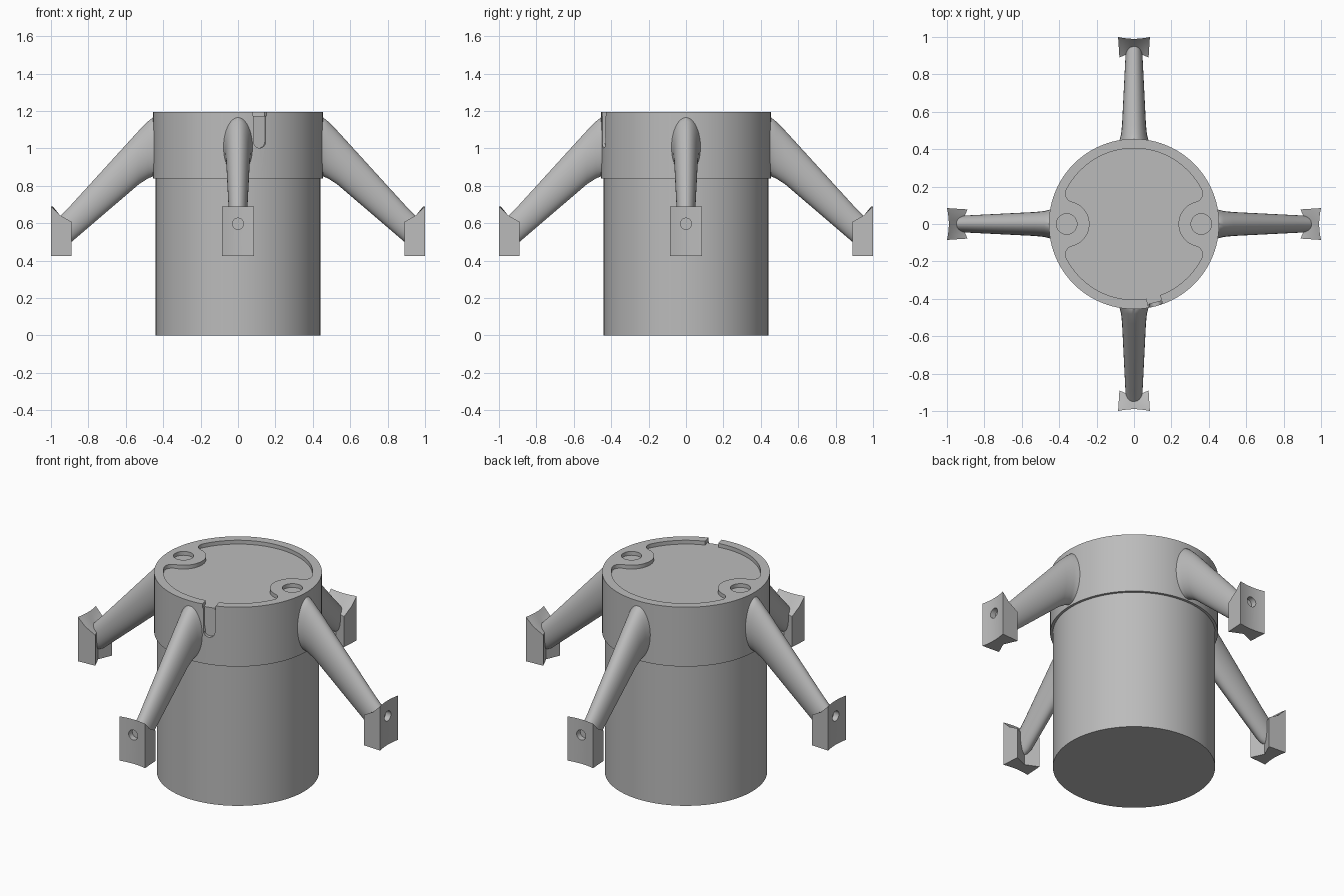
import bpy, bmesh, math
from mathutils import Vector, Matrix

cube = bpy.data.objects.get("Cube")
if cube:
    bpy.data.objects.remove(cube, do_unlink=True)

grey = bpy.data.materials.new("plain grey")
grey.use_nodes = True
COLOUR = (0.5, 0.5, 0.5, 1)
grey.diffuse_color = COLOUR
grey.node_tree.nodes["Principled BSDF"].inputs["Base Color"].default_value = COLOUR

TOP, FLOOR = 1.195, 1.172          # rim height and pocket floor
RIM, POCKET = 0.455, 0.405         # collar and pocket radii
LOBE_X, LOBE_R, TIP_R = 0.36, 0.122, 0.045


def loft(name, rings):
    """Skin a list of equal-length point rings and cap both ends."""
    bm = bmesh.new()
    loops = [[bm.verts.new(p) for p in ring] for ring in rings]
    n = len(loops[0])
    for a, b in zip(loops, loops[1:]):
        for i in range(n):
            j = (i + 1) % n
            bm.faces.new((a[i], a[j], b[j], b[i]))
    bm.faces.new(loops[0])
    bm.faces.new(loops[-1])
    bmesh.ops.recalc_face_normals(bm, faces=bm.faces)
    mesh = bpy.data.meshes.new(name)
    bm.to_mesh(mesh)
    bm.free()
    mesh.materials.append(grey)
    obj = bpy.data.objects.new(name, mesh)
    bpy.context.collection.objects.link(obj)
    return obj


def prism(name, outline, z0, z1):
    return loft(name, [[(x, y, z) for x, y in outline] for z in (z0, z1)])


def arc(cx, cy, r, a0, a1, n):
    return [(cx + r * math.cos(a0 + (a1 - a0) * i / n),
             cy + r * math.sin(a0 + (a1 - a0) * i / n)) for i in range(n + 1)]


def circle(cx, cy, r, n):
    return arc(cx, cy, r, 0, 2 * math.pi, n)[:-1]


def activate(obj):
    bpy.ops.object.select_all(action='DESELECT')
    obj.select_set(True)
    bpy.context.view_layer.objects.active = obj


def cut(obj, cutter):
    cutter.hide_render = True
    mod = obj.modifiers.new("cut", 'BOOLEAN')
    mod.operation, mod.solver, mod.object = 'DIFFERENCE', 'EXACT', cutter
    activate(obj)
    bpy.ops.object.modifier_apply(modifier=mod.name)
    bpy.data.objects.remove(cutter, do_unlink=True)


def smooth(obj, degrees=30):
    activate(obj)
    bpy.ops.object.shade_smooth_by_angle(angle=math.radians(degrees))


def pocket_outline():
    """Round pocket pinched by two lobes, with rounded tips."""
    d, e = POCKET - TIP_R, LOBE_R + TIP_R
    tx = (d * d - e * e + LOBE_X ** 2) / (2 * LOBE_X)
    ty = math.sqrt(d * d - tx * tx)
    a = math.atan2(ty, tx)
    to_tip = math.atan2(ty, tx - LOBE_X)
    quarter = arc(0, 0, POCKET, math.pi / 2, a, 20)
    quarter += arc(tx, ty, TIP_R, a, to_tip - math.pi, 14)[1:]
    quarter += arc(LOBE_X, 0, LOBE_R, to_tip, math.pi, 12)[1:]
    half = quarter + [(x, -y) for x, y in reversed(quarter[:-1])]
    return half + [(-x, -y) for x, y in half[1:-1]]


# Main drum and collar
body = prism("body_drum", circle(0, 0, 0.44, 96), 0, 1.0)
collar = prism("collar", circle(0, 0, RIM, 96), 0.84, TOP)

# Pocket and the two round holes in the top
cut(collar, prism("pocket_cutter", pocket_outline(), FLOOR, 1.3))
for side in (-1, 1):
    cut(collar, prism("hole_cutter", circle(side * LOBE_X, 0, 0.055, 32), FLOOR, 1.3))

# Round-ended groove and rim opening at the front
turn = Matrix.Rotation(math.radians(14.8), 4, 'Z')
groove = [(-0.033, 1.3)] + arc(0, 1.035, 0.033, math.pi, 2 * math.pi, 16) + [(0.033, 1.3)]
gap = [(-0.038, FLOOR), (0.038, FLOOR), (0.038, 1.3), (-0.038, 1.3)]
for outline, inner in ((groove, 0.435), (gap, 0.385)):
    cutter = loft("notch_cutter", [[(x, -r, z) for x, z in outline] for r in (inner, 0.55)])
    cutter.data.transform(turn)
    cut(collar, cutter)

# Leg sections: reach, top height, bottom height, half width
LEG = [(0.42, 1.168, 0.85, 0.088), (0.455, 1.165, 0.85, 0.075),
       (0.48, 1.145, 0.84, 0.069), (0.53, 1.095, 0.808, 0.064),
       (0.89, 0.70, 0.50, 0.046), (0.955, 0.632, 0.475, 0.043)]


def leg_ring(x, top, bottom, half):
    return [(x, half * c, (top + bottom) / 2 + (top - bottom) / 2 * s)
            for c, s in circle(0, 0, 1, 40)]


def pad_ring(t):
    """Section of a foot pad: hollowed outer face, V-shaped inner face."""
    outer, inner = 0.99 + 0.01 * t * t, 0.925 - 0.035 * abs(t)
    wide, narrow = 0.085 * t, 0.078 * t
    return [(outer, wide, 0.425), (outer, wide, 0.69), (0.953, 0.082 * t, 0.643),
            (inner, narrow, 0.607), (inner, narrow, 0.425)]


# Four arms, each with a drilled foot pad
for i, place in enumerate(("left", "back", "right", "front")):
    leg = loft(place + "_leg", [leg_ring(*s) for s in LEG])
    pad = loft(place + "_foot_pad", [pad_ring(k / 4) for k in range(-4, 5)])
    drill = loft("drill_cutter", [[(x, y, z) for y, z in circle(0, 0.597, 0.03, 24)]
                                  for x in (0.957, 1.1)])
    cut(pad, drill)
    for part in (leg, pad):
        part.data.transform(Matrix.Rotation(i * math.pi / 2, 4, 'Z'))
        smooth(part)

smooth(body)
smooth(collar)
